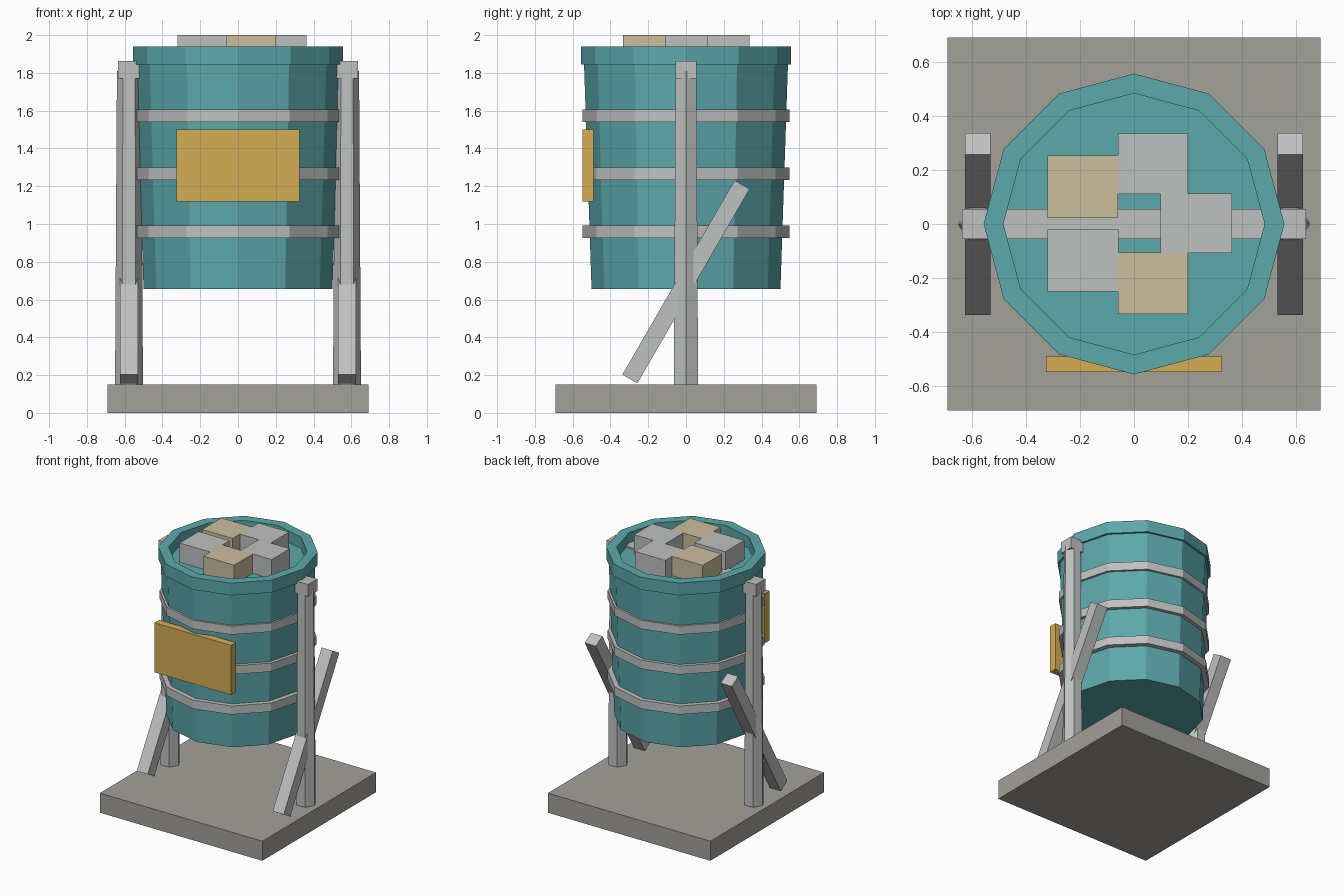
import bpy, bmesh, math
from mathutils import Matrix

if "Cube" in bpy.data.objects:
    bpy.data.objects.remove(bpy.data.objects["Cube"])


def lin(c):
    return c / 12.92 if c <= 0.04045 else ((c + 0.055) / 1.055) ** 2.4


def material(name, r, g, b):
    m = bpy.data.materials.new(name)
    m.diffuse_color = (lin(r), lin(g), lin(b), 1)
    m.use_nodes = True
    m.node_tree.nodes["Principled BSDF"].inputs["Base Color"].default_value = m.diffuse_color
    return m


TEAL = material("teal", 0.36, 0.66, 0.67)
METAL = material("light_grey", 0.75, 0.755, 0.755)
STONE = material("warm_grey", 0.64, 0.63, 0.605)
GOLD = material("gold", 0.83, 0.68, 0.335)
TAN = material("tan", 0.80, 0.745, 0.62)


def finish(name, bm, mat):
    bmesh.ops.recalc_face_normals(bm, faces=bm.faces[:])
    me = bpy.data.meshes.new(name)
    bm.to_mesh(me)
    bm.free()
    me.materials.append(mat)
    ob = bpy.data.objects.new(name, me)
    bpy.context.collection.objects.link(ob)
    return ob


def box(name, x, y, z, mat, tilt=0):
    """Box from (min, max) ranges, optionally tilted about x through its centre."""
    bm = bmesh.new()
    mid = [(a + b) / 2 for a, b in (x, y, z)]
    size = [b - a for a, b in (x, y, z)]
    bmesh.ops.create_cube(bm, size=1, matrix=Matrix.Translation(mid)
                          @ Matrix.Rotation(tilt, 4, 'X') @ Matrix.Diagonal((*size, 1)))
    return finish(name, bm, mat)


def lathe(name, profile, sides, mat, closed=False, cx=0):
    """Revolve (radius, z) points; open profiles get end caps."""
    bm = bmesh.new()
    rings = []
    for r, z in profile:
        rings.append([bm.verts.new((cx + r * math.cos(math.tau * i / sides),
                                    r * math.sin(math.tau * i / sides), z))
                      for i in range(sides)])
    pairs = list(zip(rings, rings[1:]))
    if closed:
        pairs.append((rings[-1], rings[0]))
    else:
        bm.faces.new(rings[0])
        bm.faces.new(rings[-1])
    for a, b in pairs:
        for i in range(sides):
            j = (i + 1) % sides
            bm.faces.new((a[i], a[j], b[j], b[i]))
    return finish(name, bm, mat)


def ring(name, r_in, r_out, z0, z1, mat):
    return lathe(name, [(r_in, z0), (r_out, z0), (r_out, z1), (r_in, z1)], 12, mat, True)


# Base slab
box("base_slab", (-0.69, 0.69), (-0.69, 0.69), (0, 0.15), STONE)

# Bucket with raised rim and three hoops
lathe("bucket_body", [(0.50, 0.655), (0.54, 1.852)], 12, TEAL)
ring("bucket_rim", 0.483, 0.556, 1.845, 1.94, TEAL)
for i, z in enumerate((0.96, 1.267, 1.573)):
    ring(f"hoop_{i + 1}", 0.48, 0.547, z - 0.033, z + 0.033, METAL)

# Front plaque
box("front_plaque", (-0.325, 0.325), (-0.548, -0.49), (1.12, 1.50), GOLD)

# Axle, hexagonal posts and slanted braces
box("axle", (-0.635, 0.635), (-0.056, 0.056), (1.77, 1.862), METAL)
for side, s in (("left", -1), ("right", 1)):
    lathe(f"{side}_post", [(0.074, 0.14), (0.064, 1.81)], 6, METAL, cx=s * 0.577)
    box(f"{side}_brace", (s * 0.577 - 0.047, s * 0.577 + 0.047), (-0.046, 0.046),
        (0.10, 1.288), METAL, math.radians(-30))

# Blocks piled in the bucket
blocks = [((-0.32, -0.06), (0.022, 0.254), TAN),
          ((-0.06, 0.20), (0.11, 0.335), METAL),
          ((0.098, 0.362), (-0.108, 0.113), METAL),
          ((-0.06, 0.20), (-0.333, -0.105), TAN),
          ((-0.32, -0.058), (-0.25, -0.02), METAL)]
for i, (x, y, mat) in enumerate(blocks):
    box(f"block_{i + 1}", x, y, (1.83, 2.0), mat)
